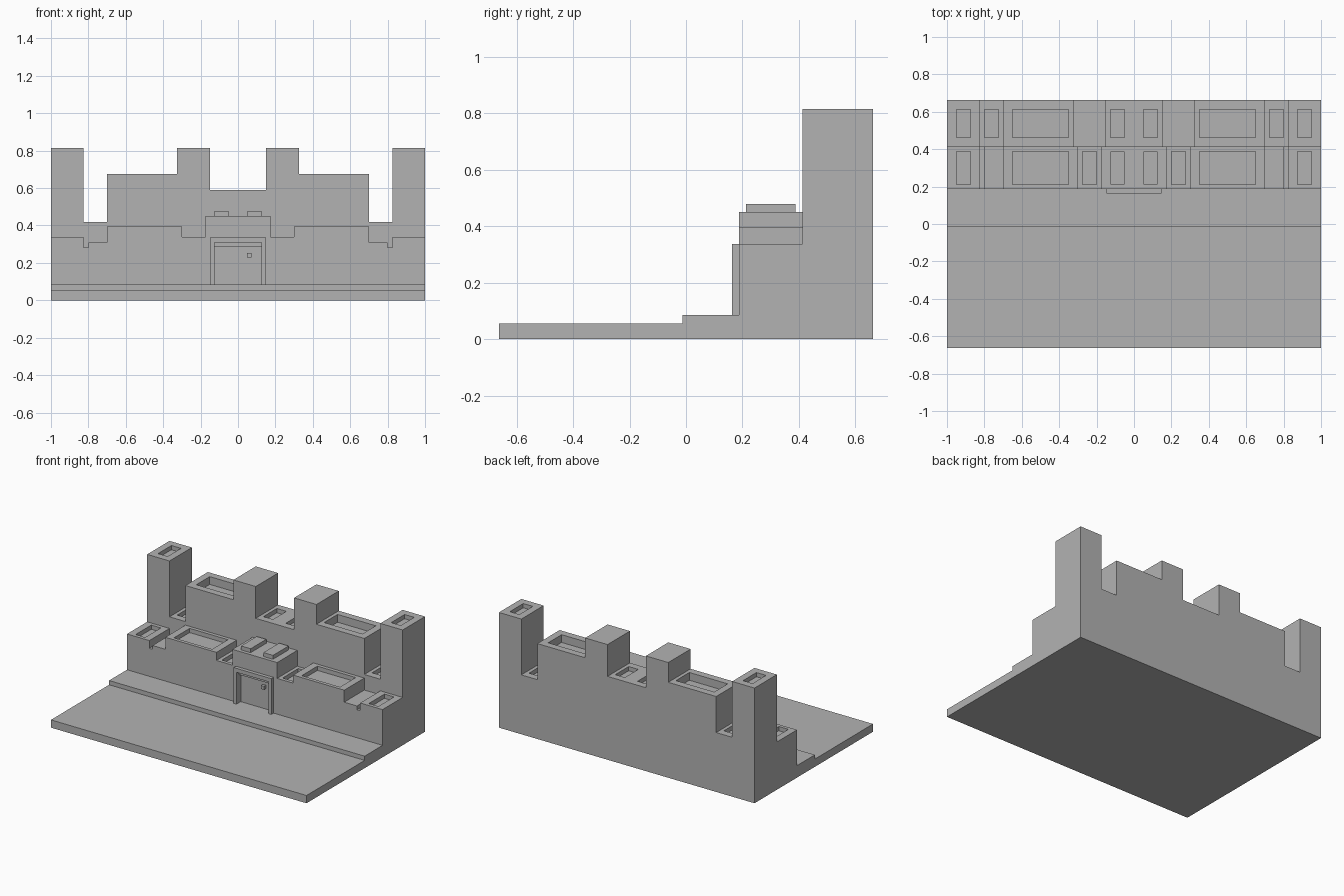
import bpy
import bmesh

old = bpy.data.objects.get("Cube")
if old:
    bpy.data.objects.remove(old, do_unlink=True)

stone = bpy.data.materials.new("stone_grey")
stone.use_nodes = True
GREY = (0.45, 0.45, 0.45, 1)
stone.diffuse_color = GREY
stone.node_tree.nodes["Principled BSDF"].inputs["Base Color"].default_value = GREY

BACK, MID, FRONT = 0.6625, 0.4125, 0.1875    # depth planes of the two walls


def finish(name, bm):
    bmesh.ops.recalc_face_normals(bm, faces=bm.faces[:])
    mesh = bpy.data.meshes.new(name)
    bm.to_mesh(mesh)
    bm.free()
    mesh.materials.append(stone)
    ob = bpy.data.objects.new(name, mesh)
    bpy.context.scene.collection.objects.link(ob)
    return ob


def boxes(name, spans):
    """One object made of boxes given as (x0, x1, y0, y1, z0, z1)."""
    bm = bmesh.new()
    for x0, x1, y0, y1, z0, z1 in spans:
        for v in bmesh.ops.create_cube(bm, size=1)["verts"]:
            v.co.x = x1 if v.co.x > 0 else x0
            v.co.y = y1 if v.co.y > 0 else y0
            v.co.z = z1 if v.co.z > 0 else z0
    return finish(name, bm)


def prism(name, outline, y0, y1):
    """Extrude an x-z outline along y."""
    bm = bmesh.new()
    face = bm.faces.new([bm.verts.new((x, y0, z)) for x, z in outline])
    new = bmesh.ops.extrude_face_region(bm, geom=[face])["geom"]
    for v in new:
        if isinstance(v, bmesh.types.BMVert):
            v.co.y = y1
    return finish(name, bm)


def skyline(steps):
    """Mirrored battlement outline from (outer x, top z) steps, centre outwards."""
    half, inner = [], 0
    for x, z in steps:
        if inner:
            half.append((inner, z))
        half.append((x, z))
        inner = x
    half.append((inner, 0))
    return half + [(-x, z) for x, z in reversed(half)]


def carve(ob, spans):
    cutter = boxes("cutter", spans)
    cutter.hide_render = True
    mod = ob.modifiers.new("hollows", "BOOLEAN")
    mod.operation, mod.solver, mod.object = "DIFFERENCE", "EXACT", cutter
    graph = bpy.context.evaluated_depsgraph_get()
    ob_mesh = bpy.data.meshes.new_from_object(ob.evaluated_get(graph))
    ob.modifiers.clear()
    ob.data = ob_mesh
    bpy.data.objects.remove(cutter, do_unlink=True)


def hollows(rows, y0, y1):
    """Mirrored top recesses from (inner x, outer x, top z, depth)."""
    out = []
    for a, b, top, depth in rows:
        for x0, x1 in ((a, b), (-b, -a)):
            out.append((x0, x1, y0, y1, top - depth, top + 0.1))
    return out


# Ground slabs
boxes("forecourt", [(-1, 1, -BACK, -0.0125, 0, 0.055)])
boxes("terrace", [(-1, 1, -0.0125, FRONT, 0, 0.085)])

# Tall rear wall with towers
rear = prism("rear_wall", skyline([(0.15, 0.59), (0.325, 0.815), (0.7, 0.675),
                                   (0.825, 0.42), (1, 0.815)]), MID, BACK)
carve(rear, hollows([(0.05, 0.125, 0.59, 0.03), (0.35, 0.65, 0.675, 0.055),
                     (0.725, 0.8, 0.42, 0.03), (0.875, 0.95, 0.815, 0.03)],
                    MID + 0.05, BACK - 0.05))

# Lower front wall with the doorway
front = prism("front_wall", skyline([(0.175, 0.45), (0.3, 0.338), (0.7, 0.395),
                                     (0.8, 0.31), (0.825, 0.283), (1, 0.338)]),
              FRONT, MID)
carve(front, hollows([(0.2, 0.275, 0.338, 0.03), (0.35, 0.65, 0.395, 0.03),
                      (0.875, 0.95, 0.338, 0.03)], FRONT + 0.025, MID - 0.025)
      + [(-0.125, 0.125, FRONT - 0.05, FRONT + 0.022, 0.085, 0.285)])

# Raised blocks above the gate
boxes("gate_blocks", [(x, x + 0.075, FRONT + 0.025, MID - 0.025, 0.45, 0.478)
                      for x in (-0.125, 0.05)])

# Door surround and handle
w, t = 0.1475, 0.125
prism("door_frame", [(-w, 0.085), (-w, 0.338), (w, 0.338), (w, 0.085),
                     (t, 0.085), (t, 0.31), (-t, 0.31), (-t, 0.085)],
      FRONT - 0.025, FRONT)
boxes("door_handle", [(0.048, 0.072, FRONT, FRONT + 0.022, 0.23, 0.254)])
